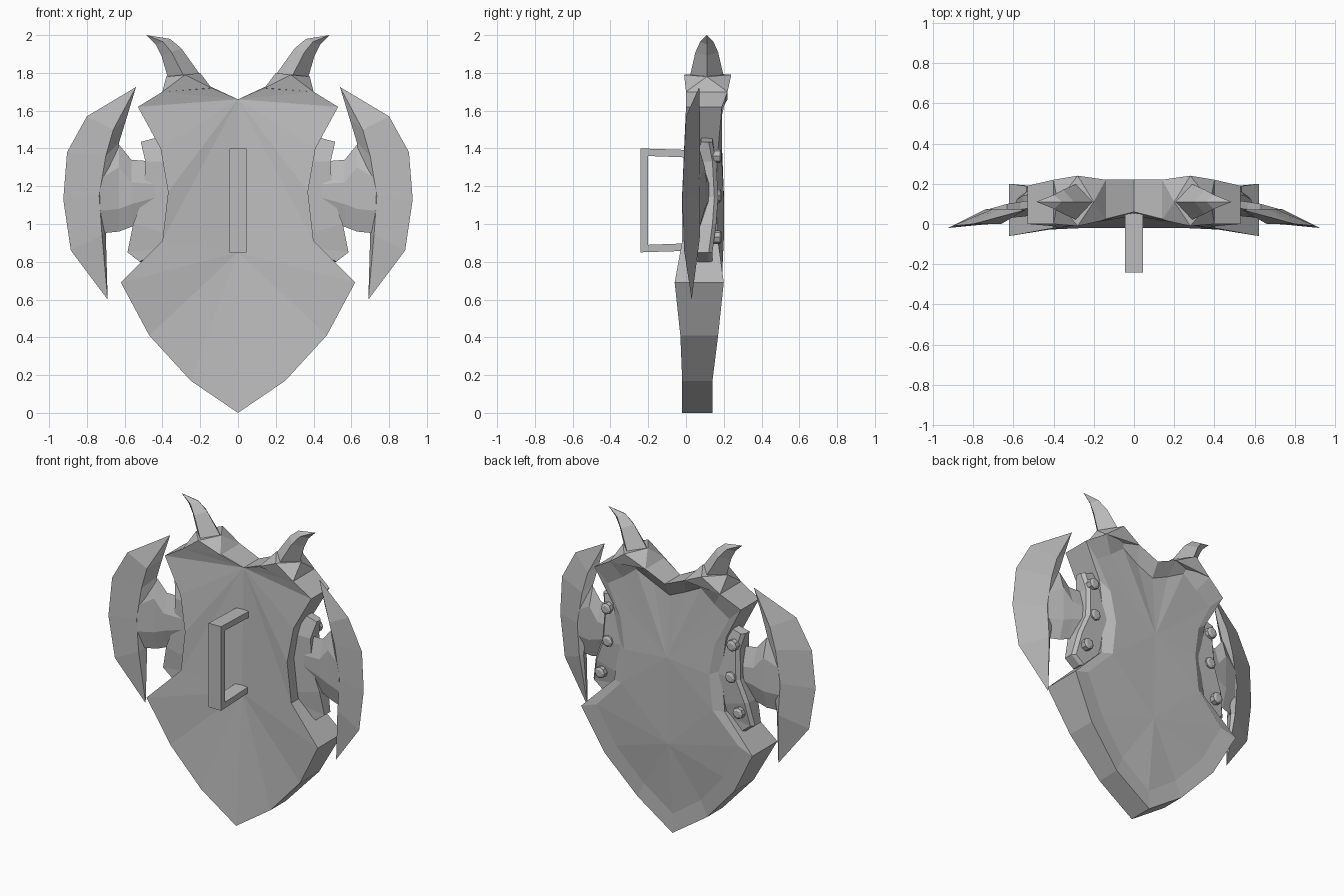
import bpy
import bmesh
from mathutils import Vector

old = bpy.data.objects.get("Cube")
if old:
    bpy.data.objects.remove(old, do_unlink=True)

steel = bpy.data.materials.new("grey_steel")
steel.use_nodes = True
GREY = (0.5, 0.5, 0.5, 1)
steel.diffuse_color = GREY
steel.node_tree.nodes["Principled BSDF"].inputs["Base Color"].default_value = GREY


def finish(name, bm, mirror=True):
    """Turn a bmesh into a flat-shaded object, mirrored across x when asked."""
    bmesh.ops.recalc_face_normals(bm, faces=bm.faces)
    mesh = bpy.data.meshes.new(name)
    bm.to_mesh(mesh)
    bm.free()
    mesh.materials.append(steel)
    obj = bpy.data.objects.new(name, mesh)
    bpy.context.collection.objects.link(obj)
    if mirror:
        mod = obj.modifiers.new("both_sides", "MIRROR")
        mod.use_clip = True
    return obj


def loft(name, rings, start=None, end=None):
    """Skin closed rings; each end is a tip point or a flat cap."""
    bm = bmesh.new()
    rows = [[bm.verts.new(p) for p in ring] for ring in rings]
    n = len(rows[0])
    for a, b in zip(rows, rows[1:]):
        for i in range(n):
            j = (i + 1) % n
            bm.faces.new((a[i], a[j], b[j], b[i]))
    for row, tip in ((rows[0], start), (rows[-1], end)):
        if tip is None:
            bm.faces.new(row)
        else:
            apex = bm.verts.new(tip)
            for i in range(n):
                bm.faces.new((row[i], row[(i + 1) % n], apex))
    return finish(name, bm)


# Shield body, half: x, z, front y, rim y, inner panel y
outline = [
    (0, 1.66, .06, .22, .17), (.14, 1.72, .02, .22, .17),
    (.28, 1.79, -.01, .24, .18), (.40, 1.70, 0, .22, .18),
    (.53, 1.62, 0, .19, .18), (.41, 1.40, -.01, .17, .19),
    (.37, 1.17, -.02, .16, .2), (.40, .91, -.02, .17, .2),
    (.62, .69, -.06, .2, .19), (.47, .41, -.03, .17, .17),
    (.25, .17, -.02, .14, .14), (0, 0, -.02, .14, .135)]
bm = bmesh.new()
front = [bm.verts.new((x, f, z)) for x, z, f, r, p in outline]
rim = [bm.verts.new((x, r, z)) for x, z, f, r, p in outline]
panel = [bm.verts.new((x * .83, p, .95 + (z - .95) * .87))
         for x, z, f, r, p in outline]
grip_centre = bm.verts.new((0, .04, .85))
dome_top = bm.verts.new((0, .2, 1.17))
dome_low = bm.verts.new((0, .185, .6))
WAIST = 7
for i in range(len(outline) - 1):
    bm.faces.new((front[i], front[i + 1], rim[i + 1], rim[i]))
    bm.faces.new((rim[i], rim[i + 1], panel[i + 1], panel[i]))
    if 0 < i < WAIST:
        bm.faces.new((front[0], front[i], front[i + 1]))
    if i >= WAIST:
        bm.faces.new((grip_centre, front[i], front[i + 1]))
    bm.faces.new((dome_top if i < WAIST else dome_low, panel[i], panel[i + 1]))
bm.faces.new((front[0], front[WAIST], grip_centre))
bm.faces.new((dome_top, panel[WAIST], dome_low))
finish("shield_body", bm)

# Raised collars under the horns
bm = bmesh.new()
for p in [(.14, .02, 1.72), (.14, .22, 1.72), (.40, 0, 1.70), (.40, .22, 1.70),
          (.28, -.01, 1.79), (.28, .24, 1.79), (.20, .11, 1.80), (.38, .11, 1.78),
          (.40, .11, 1.68)]:
    bm.verts.new(p)
bmesh.ops.convex_hull(bm, input=bm.verts)
finish("horn_collar", bm)


# Curved horns with a diamond section: inner x, z, outer x, z, half depth
def diamond(xi, zi, xo, zo, d, y=.11):
    mx, mz = (xi + xo) / 2, (zi + zo) / 2
    return [(xi, y, zi), (mx, y - d, mz), (xo, y, zo), (mx, y + d, mz)]


loft("horn", [diamond(.20, 1.79, .37, 1.77, .09),
              diamond(.30, 1.93, .405, 1.89, .06),
              diamond(.36, 1.98, .435, 1.95, .035)], end=(.485, .11, 2))

# Side brackets: inner x, outer x, z at each edge, front y, back y
stations = [(.38, 1.47, .515, 1.435, .08, .14), (.38, 1.33, .49, 1.33, .05, .16),
            (.34, 1.15, .50, 1.14, .05, .17), (.37, .95, .555, 1, .05, .16),
            (.42, .87, .585, .85, .06, .14), (.45, .84, .52, .80, .06, .14)]
loft("side_bracket", [[(xi, f, zi), (xo, f, zo), (xo, b - .02, zo),
                       (xo - .02, b, zo), (xi, b, zi)]
                      for xi, zi, xo, zo, f, b in stations])

# Bolts on the brackets: domed hexagons
for k, (x, z) in enumerate([(.455, 1.36), (.445, 1.15), (.50, .93)]):
    bm = bmesh.new()
    bmesh.ops.create_cone(bm, cap_ends=True, segments=8, radius1=.036,
                          radius2=.036, depth=.05)
    top = [f for f in bm.faces if f.normal.z > .9]
    bmesh.ops.inset_region(bm, faces=top, thickness=.014, depth=.008)
    for v in bm.verts:
        v.co = Vector((x + v.co.x, .155 + v.co.z, z + v.co.y))
    finish("bolt_%d" % (k + 1), bm)

# Crescent blades: outer edge, ridge and inner edge at each row
rows = [(.80, .0, 1.57, .66, 1.50, .59, 1.56), (.905, -.01, 1.38, .70, 1.36, .63, 1.43),
        (.925, -.02, 1.13, .735, 1.15, .66, 1.17), (.885, -.01, .86, .72, .94, .70, .95)]
loft("crescent_blade",
     [[(xo, y, zo), (xr, .0, zr), (xi, .06, zi), (xr, .075, zr)]
      for xo, y, zo, xr, zr, xi, zi in rows],
     start=(.54, .07, 1.725), end=(.69, .03, .60))

# Stems joining blades to brackets: x, top z, bottom z, front y, back y
stem = [(.44, 1.33, 1.02, .05, .13), (.565, 1.34, .985, .035, .11),
        (.63, 1.42, .96, .03, .10), (.73, 1.36, .95, .0, .072)]
loft("blade_stem", [[(x, (f + b) / 2, t), (x, f, t - .12), (x, f, u + .12),
                     (x, (f + b) / 2, u), (x, b, u + .12), (x, b, t - .12)]
                    for x, t, u, f, b in stem])

# Hand grip: a bracket profile swept across the width
bm = bmesh.new()
profile = [(.07, 1.39), (-.24, 1.40), (-.24, .85), (.07, .86),
           (.07, .90), (-.20, .89), (-.20, 1.36), (.07, 1.35)]
side = bm.faces.new([bm.verts.new((-.045, y, z)) for y, z in profile])
moved = bmesh.ops.extrude_face_region(bm, geom=[side], use_keep_orig=True)["geom"]
bmesh.ops.translate(bm, vec=(.09, 0, 0),
                    verts=[g for g in moved if isinstance(g, bmesh.types.BMVert)])
finish("hand_grip", bm, mirror=False)
